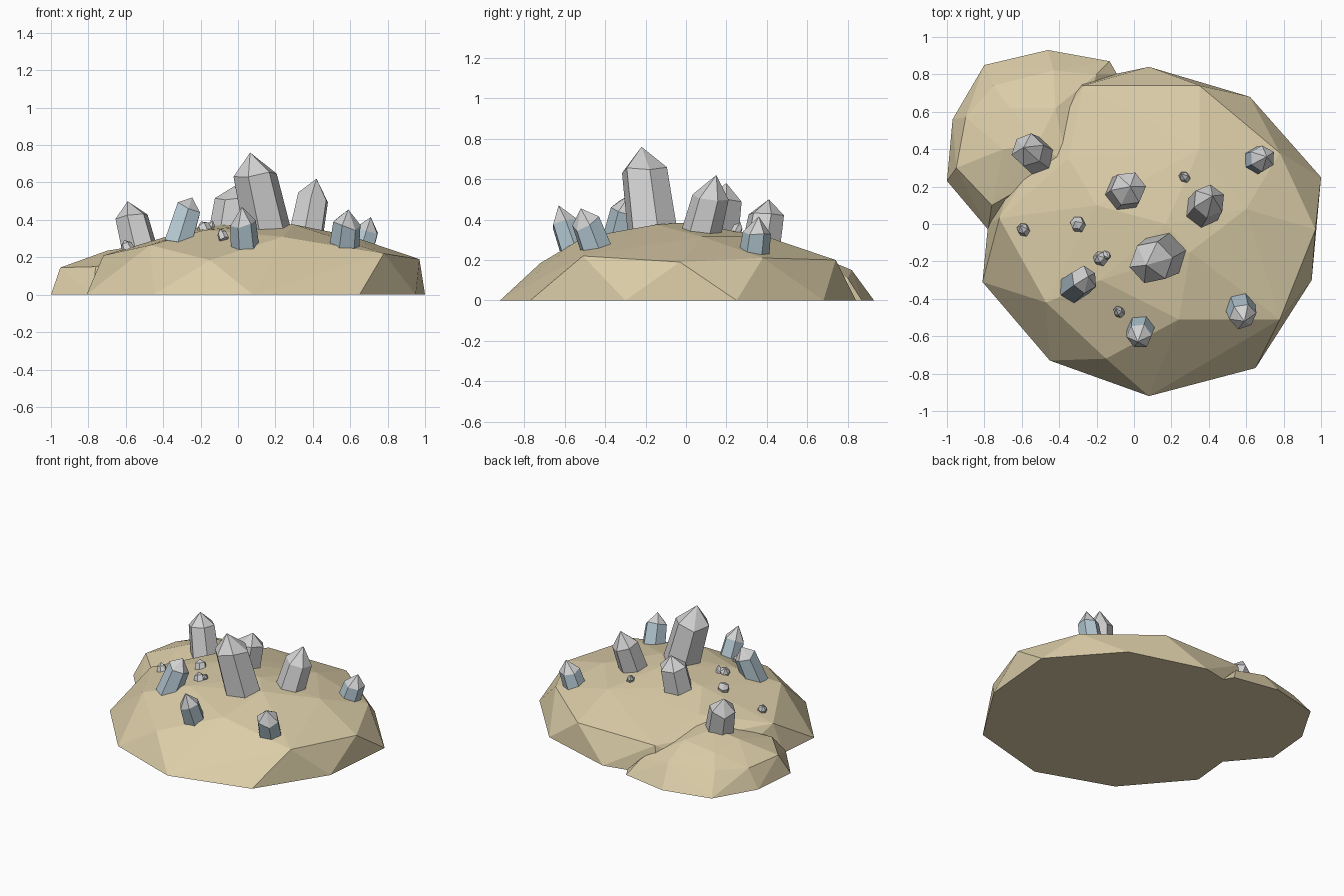
import bpy, bmesh, math, random
from mathutils import Vector

if "Cube" in bpy.data.objects:
    bpy.data.objects.remove(bpy.data.objects["Cube"])

random.seed(4)


def material(name, rgb):
    m = bpy.data.materials.new(name)
    m.diffuse_color = (*rgb, 1)
    m.use_nodes = True
    m.node_tree.nodes["Principled BSDF"].inputs["Base Color"].default_value = m.diffuse_color
    return m


SAND = material("sand_stone", (0.71, 0.61, 0.39))
GREY = material("pale_grey_crystal", (0.64, 0.64, 0.64))
BLUE = material("pale_blue_crystal", (0.46, 0.58, 0.65))


def finish(bm, name, mats):
    bmesh.ops.recalc_face_normals(bm, faces=bm.faces)
    me = bpy.data.meshes.new(name)
    bm.to_mesh(me)
    bm.free()
    ob = bpy.data.objects.new(name, me)
    bpy.context.collection.objects.link(ob)
    for m in mats:
        me.materials.append(m)
    return ob


def rock(name, base, upper):
    """Faceted boulder: hull of a ground outline and a few upper corners."""
    bm = bmesh.new()
    for x, y in base:
        bm.verts.new((x, y, 0))
    for p in upper:
        bm.verts.new(p)
    res = bmesh.ops.convex_hull(bm, input=bm.verts[:])
    loose = [v for v in bm.verts if not v.link_faces]
    bmesh.ops.delete(bm, geom=loose, context='VERTS')
    return finish(bm, name, [SAND])


def crystal(name, foot, tip, r, side, shoulder=0.62, turn=0.0):
    """Six-sided tapering prism with a pointed cap, leaning from foot to tip."""
    foot, tip = Vector(foot), Vector(tip)
    axis = tip - foot
    d = axis.normalized()
    u = d.cross(Vector((0, 1, 0))).normalized()
    w = d.cross(u)
    sink = r * 0.6
    bm = bmesh.new()
    rings = []
    for centre, rad, jit in ((foot - d * sink, r, 0),
                             (foot + axis * shoulder, r * 0.9, 0.07)):
        ring = []
        for i in range(6):
            a = turn + i * math.pi / 3
            p = centre + (u * math.cos(a) + w * math.sin(a)) * rad
            ring.append(bm.verts.new(p + axis * random.uniform(-jit, jit)))
        rings.append(ring)
    apex = bm.verts.new(tip)
    lo, hi = rings
    bm.faces.new(lo)
    for i in range(6):
        j = (i + 1) % 6
        bm.faces.new((lo[i], lo[j], hi[j], hi[i])).material_index = 1
        bm.faces.new((hi[i], hi[j], apex))
    return finish(bm, name, [GREY, side])


# Main rock mound
rock("main_rock",
     [(0.08, 0.84), (0.62, 0.68), (1.0, 0.25), (0.95, -0.30), (0.65, -0.77),
      (0.08, -0.92), (-0.45, -0.73), (-0.81, -0.31), (-0.78, 0.0),
      (-0.6, 0.42), (-0.3, 0.76)],
     [(0.97, -0.03, 0.19), (0.78, -0.51, 0.22), (0.24, -0.51, 0.31),
      (-0.15, -0.72, 0.185), (-0.47, -0.42, 0.265), (-0.72, 0.03, 0.21),
      (-0.27, 0.74, 0.20), (0.35, 0.74, 0.20), (0.78, 0.38, 0.21),
      (0.17, 0.0, 0.385), (-0.2, 0.1, 0.365), (0.3, -0.15, 0.375),
      (0.6, 0.08, 0.315), (0.35, 0.4, 0.315), (-0.18, -0.3, 0.345),
      (-0.35, 0.35, 0.30)])

# Smaller rock at the back left
rock("side_rock",
     [(-1.0, 0.23), (-0.97, 0.56), (-0.80, 0.85), (-0.46, 0.93),
      (-0.13, 0.87), (-0.09, 0.80), (-0.78, -0.03), (-0.3, 0.3)],
     [(-0.95, 0.30, 0.145), (-0.90, 0.57, 0.14), (-0.75, 0.74, 0.15),
      (-0.43, 0.82, 0.15), (-0.2, 0.80, 0.11), (-0.76, 0.10, 0.15),
      (-0.70, 0.40, 0.235), (-0.52, 0.42, 0.265), (-0.42, 0.62, 0.235),
      (-0.36, 0.33, 0.26), (-0.66, 0.62, 0.21)])

# Grey crystals
crystal("large_crystal", (0.15, -0.17, 0.37), (0.065, -0.22, 0.76), 0.13, GREY, 0.68, 0.2)
crystal("right_crystal", (0.37, 0.08, 0.35), (0.42, 0.15, 0.62), 0.10, GREY, 0.6, 0.4)
crystal("middle_crystal", (-0.05, 0.17, 0.36), (-0.02, 0.20, 0.58), 0.105, GREY, 0.65, 0.1)
crystal("back_crystal", (-0.53, 0.37, 0.26), (-0.59, 0.41, 0.50), 0.10, GREY, 0.66, 0.3)

# Crystals with blue sides and grey tips
crystal("left_blue_crystal", (-0.31, -0.33, 0.31), (-0.245, -0.28, 0.52), 0.083, BLUE, 0.68, 0.5)
crystal("front_blue_crystal", (0.035, -0.565, 0.285), (0.02, -0.63, 0.47), 0.077, BLUE, 0.55, 0.1)
crystal("front_right_blue_crystal", (0.57, -0.45, 0.27), (0.59, -0.52, 0.455), 0.083, BLUE, 0.6, 0.2)
crystal("far_right_blue_crystal", (0.66, 0.34, 0.25), (0.71, 0.36, 0.415), 0.077, BLUE, 0.55, 0.5)

# Tiny crystal shards scattered on the rock
for i, (x, y, z, r) in enumerate([(0.27, 0.25, 0.345, 0.028), (-0.30, 0.0, 0.34, 0.042),
                                  (-0.59, -0.03, 0.25, 0.034), (-0.18, -0.185, 0.35, 0.038),
                                  (-0.15, -0.165, 0.355, 0.022), (-0.08, -0.47, 0.31, 0.028)]):
    lean = random.uniform(-0.02, 0.02)
    crystal(f"shard_{i + 1}", (x, y, z), (x + lean, y - lean, z + 0.042), r, GREY, 0.45, i)
